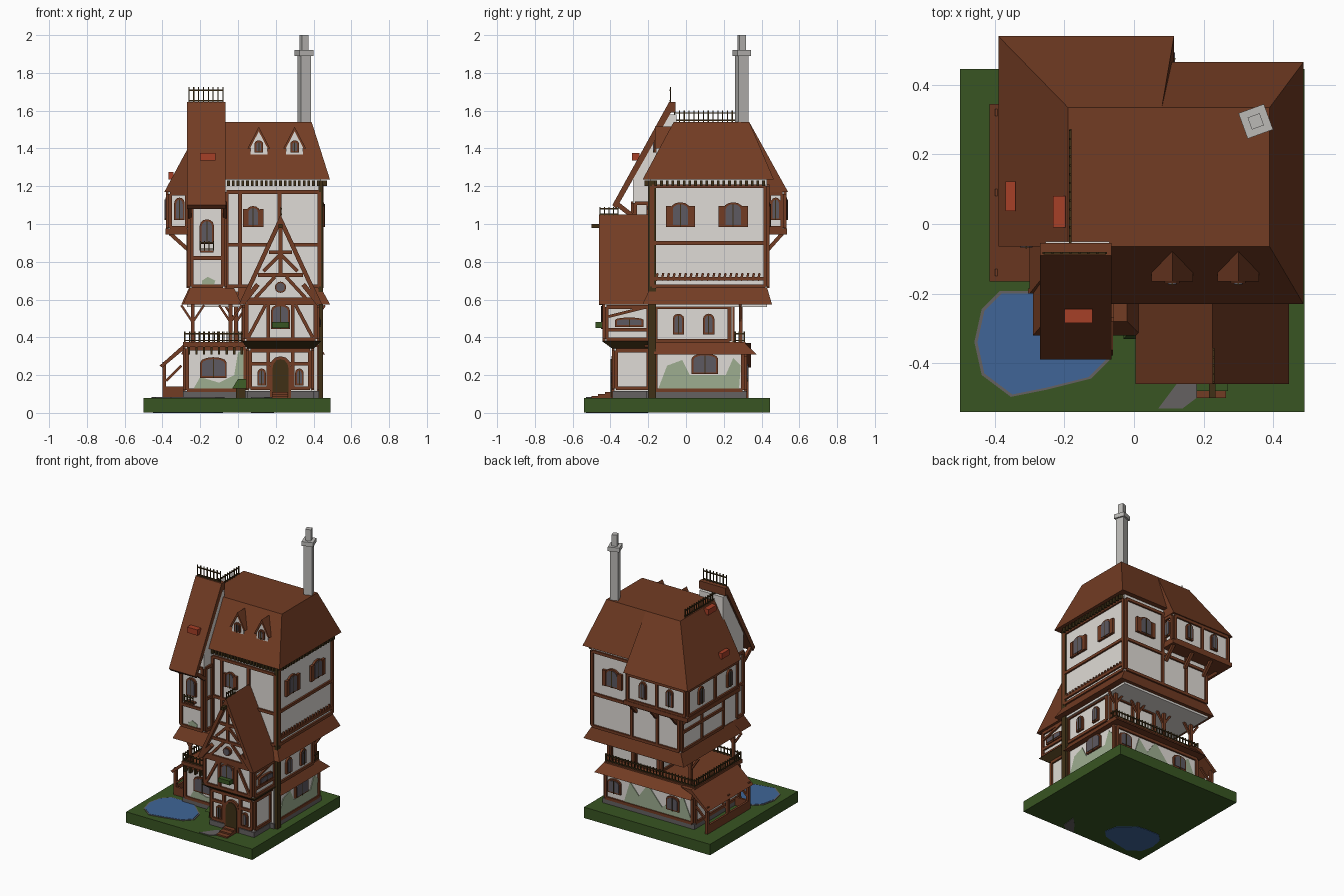
import bpy
import bmesh
import math
from mathutils import Vector

if "Cube" in bpy.data.objects:
    bpy.data.objects.remove(bpy.data.objects["Cube"])

COLOURS = {
    "tile_brown": (.17, .045, .017), "plaster_white": (.74, .71, .67), "dark_wood": (.05, .03, .008),
    "window_grey": (.11, .1, .12), "grass_green": (.04, .09, .016), "pond_blue": (.05, .13, .31),
    "moss_green": (.34, .42, .28), "stone_grey": (.13, .12, .12), "chimney_grey": (.5, .49, .47),
    "vent_red": (.38, .05, .02)}
MATERIALS = {}
for label, rgb in COLOURS.items():
    material = bpy.data.materials.new(label)
    material.use_nodes = True
    material.diffuse_color = (*rgb, 1)
    material.node_tree.nodes["Principled BSDF"].inputs["Base Color"].default_value = (*rgb, 1)
    MATERIALS[label] = material

BROWN, WHITE, DARK, GLASS, GREEN, BLUE, MOSS, STONE, GREY, RED = COLOURS
parts = {}


def solid(name, colour, lower, upper):
    """Close two matching rings of points into a solid belonging to a named part."""
    mesh = parts.setdefault(name, (bmesh.new(), colour))[0]
    a = [mesh.verts.new(p) for p in lower]
    b = [mesh.verts.new(p) for p in upper]
    faces = [mesh.faces.new(a), mesh.faces.new(b)]
    for i in range(len(a)):
        j = (i + 1) % len(a)
        faces.append(mesh.faces.new((a[i], a[j], b[j], b[i])))
    bmesh.ops.recalc_face_normals(mesh, faces=faces)


def place(face, depth, u, v):
    return {"front": (u, -depth, v), "back": (u, depth, v), "right": (depth, u, v),
            "left": (-depth, u, v), "top": (u, v, depth)}[face]


def plate(name, colour, face, depth, points, thick):
    """Extrude an outline outward from a wall plane."""
    solid(name, colour, [place(face, depth, *p) for p in points],
          [place(face, depth + thick, *p) for p in points])


def ring(x0, x1, y0, y1, z):
    return [(x0, y0, z), (x1, y0, z), (x1, y1, z), (x0, y1, z)]


def frustum(name, colour, low, z0, high, z1):
    solid(name, colour, ring(*low, z0), ring(*high, z1))


def box(name, colour, rect, z0, z1):
    frustum(name, colour, rect, z0, rect, z1)


def bar(name, colour, face, depth, start, end, width=.02, thick=.012):
    a, b = Vector(start), Vector(end)
    side = (b - a).normalized().orthogonal() * width / 2
    plate(name, colour, face, depth, [a - side, b - side, b + side, a + side], thick)


def frame(name, face, depth, u0, u1, z0, z1, rows=(), columns=()):
    """Timber framing on a wall."""
    for z in (z0, z1, *rows):
        bar(name, BROWN, face, depth, (u0, z), (u1, z))
    for u in (u0, u1, *columns):
        bar(name, BROWN, face, depth, (u, z0), (u, z1))


def arch(u, z, w, h):
    """Outline with an arched top, centred on u and z."""
    rise = h * .25
    curve = [(u + w / 2 * math.cos(k * math.pi / 6), z + h / 2 - rise + rise * math.sin(k * math.pi / 6))
             for k in range(7)]
    return [(u - w / 2, z - h / 2), (u + w / 2, z - h / 2)] + curve


def window(face, depth, u, z, w, h, shutters=False):
    plate("window_frames", BROWN, face, depth, arch(u, z, w, h), .014)
    plate("window_panes", GLASS, face, depth, arch(u, z, w - .02, h - .02), .018)
    bar("window_bars", DARK, face, depth, (u, z - h / 2), (u, z + h / 2 - .01), .005, .02)
    if shutters:
        for s in (-1, 1):
            bar("shutters", BROWN, face, depth, (u + s * w * .62, z - h / 2),
                (u + s * w * .62, z + h * .35), w * .3, .018)


def railing(name, face, depth, u0, u1, z, h=.055):
    count = max(2, round((u1 - u0) / .025))
    for k in range(count + 1):
        u = u0 + (u1 - u0) * k / count
        bar(name, DARK, face, depth, (u, z), (u, z + h), .006, .006)
    for level in (.15, .8):
        bar(name, DARK, face, depth, (u0, z + h * level), (u1, z + h * level), .007, .007)


def gable(name, face, depth, thick, u, half, z0, z1, width):
    """Pair of sloping slabs meeting at a ridge."""
    drop = width * (z1 - z0) / half
    plate(name, BROWN, face, depth, [(u - half, z0), (u, z1), (u + half, z0),
          (u + half - width, z0), (u, z1 - drop), (u - half + width, z0)], thick)


# Ground, pond, path and steps
box("ground", GREEN, (-.5, .49, -.54, .445), .003, .08)
pond = [(-.27, -.2), (-.38, -.2), (-.43, -.25), (-.45, -.34), (-.43, -.43), (-.35, -.49),
        (-.25, -.47), (-.13, -.44), (-.08, -.39), (-.1, -.3), (-.2, -.21)]
plate("pond", BLUE, "top", 0, pond, .085)
plate("pond_rim", STONE, "top", .07,
      [(-.27 + (x + .27) * 1.05, -.35 + (y + .35) * 1.05) for x, y in pond], .013)
plate("path", STONE, "top", 0, [(.07, -.53), (.14, -.53), (.18, -.5), (.19, -.39), (.13, -.45)], .084)
for step in range(3):
    box("steps", BROWN, (.18, .265, -.5 + step * .035, -.37), .08, .09 + step * .01)

# Ground floor with stone footing
box("ground_floor", WHITE, (-.28, .42, -.2, .31), .08, .36)
box("footing", STONE, (-.29, .43, -.21, .32), .07, .115)
frame("ground_floor_timber", "front", .2, -.27, .04, .12, .34)
frame("ground_floor_timber", "right", .42, -.16, .3, .12, .34)
frame("ground_floor_timber", "back", .31, -.27, .41, .12, .3)
frame("ground_floor_timber", "left", .28, -.19, .3, .12, .34)
window("front", .2, -.13, .24, .14, .11)
window("right", .42, .1, .26, .14, .11)
window("back", .31, .34, .22, .1, .1)
window("back", .31, -.12, .22, .1, .1)

# Moss stains on the plaster
for face, depth, points in (
        ("right", .42, [(-.15, .12), (.28, .12), (.29, .25), (.25, .29), (.21, .2), (.02, .2), (-.02, .28), (-.1, .25)]),
        ("front", .2, [(-.24, .12), (.04, .12), (.05, .34), (0, .32), (-.02, .2), (-.1, .16), (-.2, .19)]),
        ("back", .31, [(-.27, .12), (.27, .12), (.22, .28), (.15, .2), (.08, .3), (-.03, .17), (-.2, .28)]),
        ("front", .28, [(-.19, .67), (-.13, .67), (-.12, .7), (-.16, .72), (-.19, .7)])):
    plate("moss_stains", MOSS, face, depth, points, .005)

# Lower skirt roof and side porch
frustum("lower_skirt_roof", BROWN, (-.3, .46, -.17, .375), .31, (-.28, .42, -.17, .31), .37)
plate("porch_roof", BROWN, "back", -.165, [(-.415, .25), (-.28, .37), (-.2, .37), (-.28, .34), (-.4, .24)], .51)
for y in (-.15, .08, .31):
    box("porch_posts", BROWN, (-.4, -.38, y, y + .02), .08, .27)
    bar("porch_braces", BROWN, "back", y, (-.38, .17), (-.3, .25), .012, .015)
box("porch_fence", BROWN, (-.4, -.385, -.15, .33), .08, .14)
box("porch_fence", BROWN, (-.4, -.29, -.15, -.135), .08, .14)

# Terrace and recessed middle floor
box("terrace", BROWN, (-.29, .42, -.22, .315), .35, .375)
box("middle_floor", WHITE, (.03, .42, -.19, .245), .36, .58)
frame("middle_timber", "right", .42, -.16, .23, .38, .56)
frame("middle_timber", "back", .245, .04, .41, .38, .56, (), (.22,))
frame("middle_timber", "left", -.03, -.18, .23, .38, .56)
for y in (-.04, .12):
    window("right", .42, y, .47, .06, .11)
for x, y in ((-.25, -.2), (-.05, -.2), (-.25, .28), (-.02, .28), (.2, .28), (.39, .28)):
    box("terrace_posts", BROWN, (x, x + .02, y, y + .02), .37, .58)
    for s in (-1, 1):
        bar("terrace_braces", BROWN, "back", y, (x + .01, .48), (x + .01 + s * .06, .57), .012, .015)
railing("terrace_railing", "front", .21, -.28, .03, .375)
railing("terrace_railing", "left", .28, -.21, .31, .375)
railing("terrace_railing", "back", .305, -.28, .41, .375)
railing("terrace_railing", "right", .41, .25, .31, .375)
for k in range(8):
    bar("terrace_brackets", DARK, "front", .2, (-.26 + k * .04, .31), (-.26 + k * .04, .35), .012, .03)

# Upper skirt roof
frustum("upper_skirt_roof", BROWN, (0, .487, -.23, .455), .575, (0, .44, -.19, .43), .66)
frustum("upper_skirt_roof", BROWN, (-.3, .05, -.2, .455), .575, (-.26, .05, -.15, .43), .66)
frustum("upper_skirt_roof", BROWN, (-.29, .02, -.32, -.1), .575, (-.255, -.02, -.28, -.1), .66)
box("terrace_ceiling", WHITE, (-.27, .44, -.18, .43), .56, .58)

# Main upper walls, rear side wing and overhanging bay
box("upper_walls", WHITE, (-.07, .44, -.19, .43), .64, 1.25)
box("side_walls", WHITE, (-.26, 0, -.05, .43), .64, 1.2)
box("overhang_walls", WHITE, (-.37, .1, -.05, .52), .96, 1.2)
box("overhang_floor", BROWN, (-.385, .115, -.06, .535), .945, .975)
frame("upper_timber", "front", .19, -.06, .43, .67, 1.17, (.89,), (.01, .22))
frame("upper_timber", "right", .44, -.18, .42, .67, 1.2, (.9, .71))
frame("upper_timber", "back", .43, -.25, .43, .67, 1.2, (.9,), (.12, -.08))
frame("upper_timber", "left", .26, -.04, .42, .67, .94, (.8,), (.2,))
frame("overhang_timber", "back", .52, -.36, .09, .98, 1.16, (), (-.14,))
frame("overhang_timber", "left", .37, -.04, .51, .98, 1.16, (), (.21,))
frame("overhang_timber", "front", .05, -.36, -.27, .98, 1.16)
frame("overhang_timber", "right", .1, .44, .51, .98, 1.16)
for y in (-.04, .2, .4):
    bar("overhang_braces", BROWN, "back", y, (-.26, .86), (-.36, .95), .02, .02)
for x in (-.24, -.08, .08):
    bar("overhang_braces", BROWN, "right", x, (.43, .86), (.51, .95), .02, .02)
window("front", .19, .08, 1.04, .07, .11, True)
for y in (-.03, .25):
    window("right", .44, y, 1.05, .1, .13, True)
window("back", .43, .27, 1.05, .1, .13, True)
for face, depth, u in (("back", .52, -.03), ("back", .52, -.24), ("left", .37, .37),
                       ("left", .37, .05), ("front", .05, -.31), ("right", .1, .475)):
    window(face, depth, u, 1.08, .055, .12)
box("corner_post", DARK, (.425, .45, -.2, -.16), .08, 1.23)
for k in range(20):
    bar("eave_blocks", DARK, "front", .19, (-.05 + k * .025, 1.2), (-.05 + k * .025, 1.23), .014, .03)
    bar("eave_blocks", DARK, "right", .44, (-.16 + k * .03, 1.2), (-.16 + k * .03, 1.23), .014, .03)
    bar("wall_ornament", BROWN, "right", .44, (-.16 + k * .03, .7), (-.15 + k * .03, .74), .012, .01)

# Main hipped roof with its lower rear wing
frustum("main_roof", BROWN, (-.08, .487, -.23, .465), 1.235, (-.08, .39, -.065, .335), 1.54)
frustum("wing_roof", BROWN, (-.39, .115, -.065, .54), 1.17, (-.19, .08, -.065, .335), 1.54)
railing("roof_railing", "left", .18, -.06, .27, 1.54, .06)

# Tall front bay with steep lean-to roof
plate("bay_walls", WHITE, "right", -.255, [(-.28, .64), (-.28, 1.25), (-.09, 1.58), (-.05, 1.58), (-.05, .64)], .185)
plate("bay_roof", BROWN, "right", -.27, [(-.39, 1.1), (-.09, 1.645), (-.055, 1.645), (-.055, 1.59),
                                         (-.08, 1.59), (-.37, 1.08)], .205)
frame("bay_timber", "front", .28, -.245, -.08, .67, 1.11, (.82,))
for face, depth in (("left", .255), ("right", -.07)):
    frame("bay_timber", face, depth, -.27, -.2, .67, 1.11, (.89,))
    bar("bay_brackets", BROWN, face, depth - .01, (-.28, 1.04), (-.37, 1.11), .025, .02)
window("front", .28, -.165, .96, .075, .13)
box("bay_balcony", BROWN, (-.2, -.13, -.32, -.28), .85, .86)
railing("bay_balcony_railing", "front", .315, -.2, -.13, .86, .05)
railing("bay_roof_railing", "front", .08, -.26, -.08, 1.64, .085)

# Gatehouse floors
box("gatehouse_base", WHITE, (.055, .39, -.38, -.17), .08, .36)
box("gatehouse_footing", STONE, (.05, .4, -.39, -.17), .07, .115)
frustum("gatehouse_jetty", DARK, (.05, .4, -.39, -.17), .34, (.02, .44, -.445, -.17), .38)
box("gatehouse_upper", WHITE, (.035, .42, -.43, -.18), .38, .59)
plate("gatehouse_gable", WHITE, "front", .19, [(.03, .58), (.42, .58), (.225, 1)], .24)
frame("gatehouse_timber", "front", .38, .065, .38, .13, .33, (.26,), (.16, .29))
frame("gatehouse_timber", "front", .43, .045, .41, .39, .58, (), (.16, .29))
for face, low, high in (("right", .39, .42), ("left", -.055, -.035)):
    frame("gatehouse_timber", face, low, -.37, -.2, .13, .33)
    frame("gatehouse_timber", face, high, -.42, -.2, .39, .56, (.44,))
    bar("gatehouse_timber", BROWN, face, high, (-.41, .51), (-.21, .56), .015)
window("right", .42, -.3, .48, .15, .05)
plate("door_frame", BROWN, "front", .38, arch(.225, .19, .11, .22), .015)
plate("door", DARK, "front", .38, arch(.225, .185, .085, .2), .02)
for s in (-1, 1):
    window("front", .38, .225 + s * .1, .19, .045, .09)
    bar("gable_timber", BROWN, "front", .43, (.225 + s * .17, .4), (.225 + s * .08, .57), .018)
    bar("gable_timber", BROWN, "front", .43, (.225 + s * .14, .6), (.225 + s * .03, .72), .018)
    bar("gable_timber", BROWN, "front", .43, (.225 + s * .09, .75), (.225, .84), .018)
    bar("eave_braces", BROWN, "front", .43, (.225 + s * .2, .58), (.225 + s * .12, .68), .025, .03)

# Gatehouse gable front, roof and planter
for z, half in ((.6, .18), (.73, .12), (.85, .06)):
    bar("gable_timber", BROWN, "front", .43, (.225 - half, z), (.225 + half, z))
bar("gable_timber", BROWN, "front", .43, (.225, .73), (.225, 1.02))
disc = [(.225 + .03 * math.cos(k * math.pi / 6), .665 + .03 * math.sin(k * math.pi / 6)) for k in range(12)]
plate("round_window_frame", BROWN, "front", .43, disc, .02)
plate("round_window", GLASS, "front", .43, [(.225 + (u - .225) * .75, .665 + (z - .665) * .75) for u, z in disc], .024)
window("front", .43, .225, .51, .1, .13)
box("planter", GREEN, (.18, .27, -.48, -.44), .45, .48)
gable("gatehouse_roof", "front", .19, .27, .225, .22, .575, 1.05, .025)
box("ridge_beam", DARK, (.215, .235, -.5, -.43), .98, 1)
railing("gatehouse_ridge_railing", "right", .225, -.455, -.36, 1.045, .045)

# Little green canopy beside the gatehouse
frustum("garden_canopy", GREEN, (-.03, .06, -.33, -.22), .13, (0, .04, -.3, -.24), .18)
box("garden_canopy_stand", DARK, (-.01, .04, -.31, -.24), .08, .13)

# Roof dormers
for x in (.11, .3):
    plate("dormer_walls", WHITE, "front", .05, [(x - .045, 1.36), (x + .045, 1.36), (x + .045, 1.41), (x, 1.49),
                                                (x - .045, 1.41)], .108)
    gable("dormer_roofs", "front", .08, .085, x, .06, 1.4, 1.515, .013)
    window("front", .156, x, 1.41, .045, .065)

# Red roof vents
for x, y, z, w, d in ((-.16, -.265, 1.34, .04, .02), (-.355, .08, 1.24, .014, .042), (-.215, .035, 1.5, .018, .045)):
    box("roof_vents", RED, (x - w, x + w, y - d, y + d), z - .005, z + .035)

# Chimney, turned slightly on its axis
for radius, low, high in ((.04, 1.5, 1.9), (.055, 1.89, 1.92), (.026, 1.92, 2)):
    corners = [(.35 + radius * math.cos(a), .295 + radius * math.sin(a))
               for a in (math.radians(65 + 90 * k) for k in range(4))]
    plate("chimney", GREY, "top", low, corners, high - low)

# Turn the gathered parts into objects
for name, (mesh, colour) in parts.items():
    data = bpy.data.meshes.new(name)
    mesh.to_mesh(data)
    mesh.free()
    data.materials.append(MATERIALS[colour])
    bpy.context.collection.objects.link(bpy.data.objects.new(name, data))
